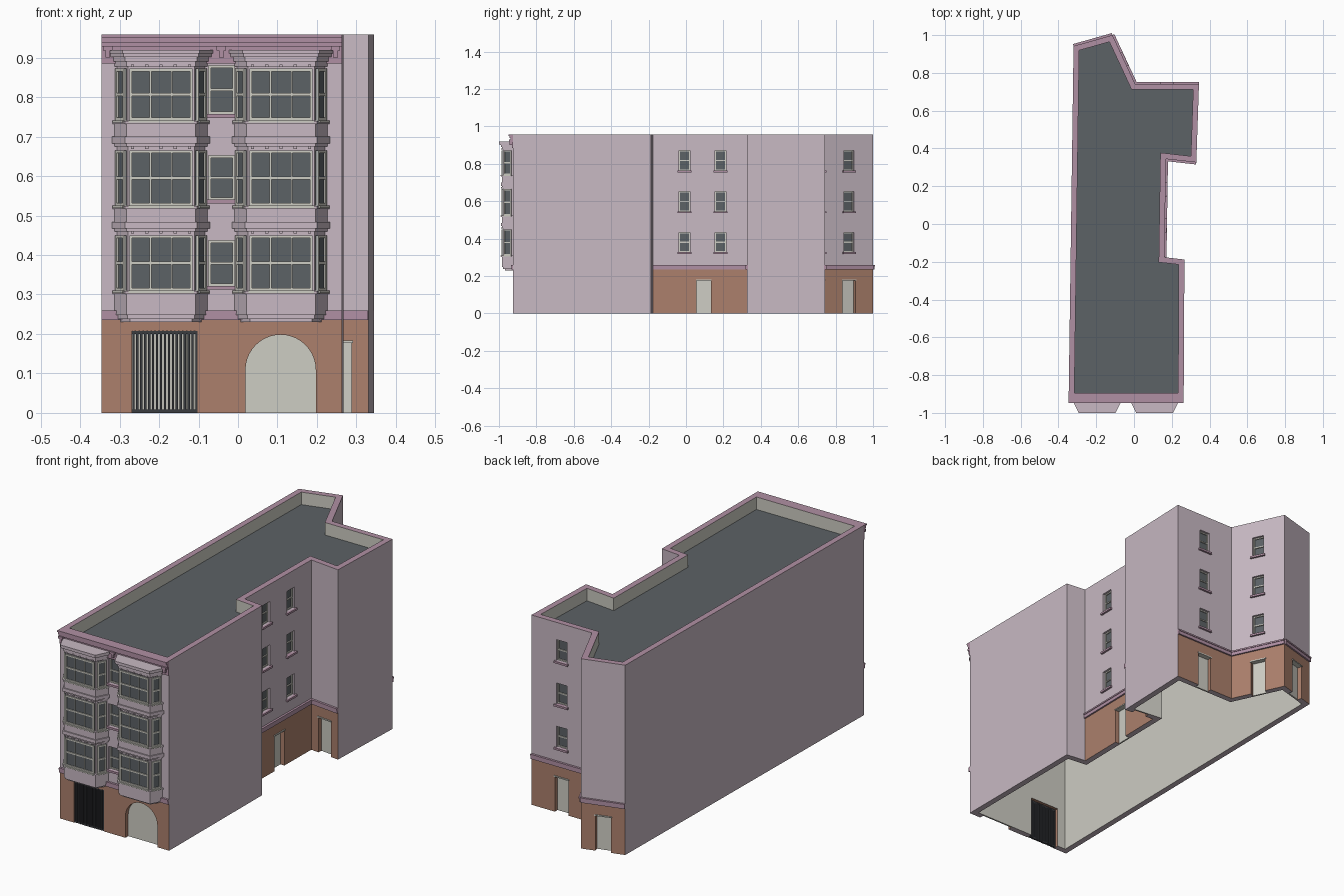
import bpy, bmesh, math
from mathutils import Vector, Matrix

if "Cube" in bpy.data.objects:
    bpy.data.objects.remove(bpy.data.objects["Cube"])

# Materials, given as sRGB and stored linear
MATS = []
def material(name, *rgb):
    lin = [((c / 255 + 0.055) / 1.055) ** 2.4 for c in rgb] + [1]
    m = bpy.data.materials.new(name)
    m.use_nodes = True
    m.diffuse_color = lin
    m.node_tree.nodes["Principled BSDF"].inputs["Base Color"].default_value = lin
    MATS.append(m)
    return len(MATS) - 1

WALL = material("lavender wall", 200, 185, 195)
TRIM = material("mauve trim", 176, 144, 164)
BRICK = material("brown base", 172, 128, 108)
CREAM = material("cream", 206, 205, 196)
SLATE = material("slate and glass", 92, 98, 102)
IRON = material("dark iron", 58, 60, 64)

def finish(bm, name):
    bmesh.ops.recalc_face_normals(bm, faces=bm.faces)
    me = bpy.data.meshes.new(name)
    bm.to_mesh(me)
    bm.free()
    for m in MATS:
        me.materials.append(m)
    ob = bpy.data.objects.new(name, me)
    bpy.context.collection.objects.link(ob)
    return ob

def box(bm, M, x, y, z, mat):
    lo, hi = zip(x, y, z)
    size = Matrix.Diagonal([b - a for a, b in zip(lo, hi)] + [1])
    mid = Matrix.Translation([(a + b) / 2 for a, b in zip(lo, hi)])
    vs = bmesh.ops.create_cube(bm, size=1, matrix=M @ mid @ size)["verts"]
    for f in {f for v in vs for f in v.link_faces}:
        f.material_index = mat

def prism(bm, poly, z0, z1, mat):
    face = bm.faces.new([bm.verts.new((p[0], p[1], z0)) for p in poly])
    face.material_index = mat
    top = bmesh.ops.extrude_face_region(bm, geom=[face], use_keep_orig=True)["geom"]
    for v in top:
        if isinstance(v, bmesh.types.BMVert):
            v.co.z = z1
    for f in bm.faces:
        if f.material_index == 0 and any(v in top for v in f.verts):
            f.material_index = mat

# Footprint, counter-clockwise from the front left corner
PLAN = [Vector(p) for p in [(-.346, -.925), (.263, -.925), (.267, -.188), (.161, -.176),
        (.169, .344), (.33, .326), (.344, .742), (.006, .742), (-.114, 1), (-.32, .942)]]
N = len(PLAN)
FRONT, COURT, YARD, REAR, SLANT, TAIL = 0, 3, 4, 6, 7, 8
BRICKED = (FRONT, COURT, YARD, REAR, SLANT, TAIL)
BASE, HEIGHT = .235, .958

def inward(i):
    d = (PLAN[(i + 1) % N] - PLAN[i % N]).normalized()
    return Vector((-d.y, d.x))

def offset(t):
    out = []
    for i, p in enumerate(PLAN):
        a, b = inward(i - 1), inward(i)
        out.append(p + (a + b) * t / (1 + a.dot(b)))
    return out

# Wall frame: x along the wall from its middle, y into the building
def frame(p, q):
    p, q = Vector(p), Vector(q)
    d, m = (q - p).normalized(), (p + q) / 2
    return Matrix.Translation((m.x, m.y, 0)) @ Matrix.Rotation(math.atan2(d.y, d.x), 4, 'Z')

def wall_frame(i):
    return frame(PLAN[i], PLAN[(i + 1) % N])

# Hollow outer walls with a brick ground storey
bm = bmesh.new()
inner = offset(.03)
rings = [[bm.verts.new((p.x, p.y, z)) for p in poly] for poly, z in
         ((PLAN, 0), (PLAN, BASE), (PLAN, HEIGHT), (inner, HEIGHT), (inner, 0))]
for k in range(5):
    lower, upper = rings[k], rings[(k + 1) % 5]
    for i in range(N):
        j = (i + 1) % N
        f = bm.faces.new([lower[i], lower[j], upper[j], upper[i]])
        f.material_index = (BRICK if i in BRICKED else WALL, WALL, TRIM, CREAM, WALL)[k]
walls = finish(bm, "walls")

bm = bmesh.new()
prism(bm, offset(.025), .87, .895, SLATE)
bm.normal_update()
finish(bm, "roof_deck")

cutters = bmesh.new()

def sash(bm, M, w, z0, z1, y, cols=1, bar=.006):
    """Glass with a cream border, glazing bars and a meeting rail."""
    h, mid = w / 2, (z0 + z1) / 2
    box(bm, M, (-h, h), (y, y + .004), (z0, z1), SLATE)
    for s in (-1, 1):
        e = s * (h - bar / 2)
        box(bm, M, (e - bar / 2, e + bar / 2), (y - .005, y), (z0, z1), CREAM)
        c = mid + s * (z1 - z0 - bar) / 2
        box(bm, M, (-h, h), (y - .005, y), (c - bar / 2, c + bar / 2), CREAM)
    box(bm, M, (-h, h), (y - .005, y), (mid - bar / 2, mid + bar / 2), CREAM)
    for k in range(1, cols):
        c = -h + w * k / cols
        box(bm, M, (c - .002, c + .002), (y - .004, y), (z0, z1), CREAM)

def wall_window(name, i, x, w, z0, z1):
    M = wall_frame(i) @ Matrix.Translation((x, 0, 0))
    box(cutters, M, (-w / 2, w / 2), (-.02, .05), (z0, z1), WALL)
    bm = bmesh.new()
    sash(bm, M, w, z0, z1, .016)
    box(bm, M, (-w / 2 - .008, w / 2 + .008), (-.01, .016), (z0 - .01, z0), TRIM)
    finish(bm, name)

def door(name, i, x, w, h=.183):
    M = wall_frame(i) @ Matrix.Translation((x, 0, 0))
    box(cutters, M, (-w / 2, w / 2), (-.02, .05), (-.02, h), BRICK)
    bm = bmesh.new()
    box(bm, M, (-w / 2, w / 2), (.022, .03), (0, h), CREAM)
    box(bm, M, (-w / 2 - .004, w / 2 + .004), (-.004, .022), (h - .006, h), CREAM)
    finish(bm, name)

# Side and rear windows and doors
for n, z in enumerate((.328, .546, .765)):
    for side, i, x in (("court_a", COURT, -.092), ("court_b", COURT, .1),
                       ("rear", REAR, 0), ("slant", SLANT, 0)):
        wall_window(f"{side}_window_{n + 1}", i, x, .06, z, z + .106)
for n, (z0, z1) in enumerate(((.322, .437), (.54, .652), (.757, .88))):
    wall_window(f"front_middle_window_{n + 1}", FRONT, 0, .066, z0, z1)
for name, i, x in (("court_door", COURT, .011), ("yard_door", YARD, 0),
                   ("rear_door", REAR, 0), ("slant_door", SLANT, 0), ("tail_door", TAIL, 0)):
    door(name, i, x, .076)

# Arched front entrance
F = Matrix.Translation((0, -.925, 0))
R, SPRING, AX = .089, .109, .108
arch = [(AX - R, -.02), (AX + R, -.02)] + [
    (AX + R * math.cos(math.pi * k / 20), SPRING + R * math.sin(math.pi * k / 20)) for k in range(21)]

def arch_slab(bm, y0, y1, mat, floor):
    loops = [[bm.verts.new((x, y, max(z, floor))) for x, z in arch] for y in (y0, y1)]
    faces = [bm.faces.new(l) for l in loops]
    for k in range(len(arch)):
        j = (k + 1) % len(arch)
        faces.append(bm.faces.new([loops[0][k], loops[0][j], loops[1][j], loops[1][k]]))
    for f in faces:
        f.material_index = mat

arch_slab(cutters, -.95, -.87, BRICK, -.02)
bm = bmesh.new()
arch_slab(bm, -.903, -.895, CREAM, 0)
finish(bm, "arched_door")

# Barred gate
GX0, GX1, GZ = -.268, -.102, .208
box(cutters, F, (GX0, GX1), (-.02, .05), (-.02, GZ), BRICK)
bm = bmesh.new()
for z in (0, GZ - .008):
    box(bm, F, (GX0, GX1), (.004, .012), (z, z + .008), IRON)
for k in range(17):
    x = GX0 + .003 + k * (GX1 - GX0 - .006) / 16
    box(bm, F, (x - .0028, x + .0028), (.002, .014), (0, GZ), IRON)
finish(bm, "gate")

# Cut all the openings
cutter = finish(cutters, "opening_cutter")
cutter.hide_render = True
mod = walls.modifiers.new("openings", 'BOOLEAN')
mod.operation, mod.object, mod.solver = 'DIFFERENCE', cutter, 'EXACT'
bpy.context.view_layer.objects.active = walls
bpy.ops.object.modifier_apply(modifier=mod.name)
bpy.data.objects.remove(cutter)

# String course above the brick storey
for i in BRICKED:
    L = (PLAN[(i + 1) % N] - PLAN[i]).length / 2
    bm = bmesh.new()
    box(bm, wall_frame(i), (-L, L), (-.008, .005), (BASE, .252), TRIM)
    box(bm, wall_frame(i), (-L, L), (-.011, .005), (.252, .26), TRIM)
    finish(bm, f"string_course_{i}")

# Stepped front cornice with brackets
bm = bmesh.new()
for y, z0, z1 in ((.006, .885, .93), (.014, .928, .938), (.018, .938, .95), (.023, .95, HEIGHT)):
    box(bm, F, (-.346, .263), (-y, .005), (z0, z1), TRIM)
for x in (-.33, -.042, .247):
    box(bm, F, (x - .006, x + .006), (-.02, 0), (.9, .93), TRIM)
    box(bm, F, (x - .012, x + .012), (-.022, 0), (.918, .93), TRIM)
finish(bm, "front_cornice")

# Two three-storey bays
def bay_plan(cx, o):
    b, f, y = .115 + o, .086 + o * .6, -.981 - o
    return [(cx - b, -.92), (cx - b, -.926), (cx - f, y), (cx + f, y), (cx + b, -.926), (cx + b, -.92)]

FLOORS = ((.31, .45), (.525, .665), (.741, .872))
for side, cx in (("right", -.195), ("left", .109)):
    bm = bmesh.new()
    layers = [(-.012, .23, .24), (-.002, .238, .25), (.003, .248, .302)]
    for z0, z1 in FLOORS:
        layers += [(.008, z0 - .009, z0 - .001), (-.003, z0 - .002, z1 + .012)]
    for z in (.459, .675):
        layers += [(.003, z, z + .01), (.009, z + .008, z + .025), (.003, z + .024, z + .059)]
    layers += [(.003, .878, .892), (.008, .89, .904), (.015, .902, .911), (.019, .91, .919)]
    for o, z0, z1 in layers:
        prism(bm, bay_plan(cx, o), z0, z1, WALL)
    finish(bm, f"{side}_bay")
    p = bay_plan(cx, -.003)
    for n, (z0, z1) in enumerate(FLOORS):
        bm = bmesh.new()
        for a, b, w, cols in ((1, 2, .046, 1), (2, 3, .16, 3), (3, 4, .046, 1)):
            M = frame(p[a], p[b])
            sash(bm, M, w, z0, z1, -.003, cols, .007)
            box(bm, M, (-w / 2 - .003, w / 2 + .003), (-.014, .002), (z0 - .006, z0), CREAM)
        M = frame(p[2], p[3])
        for k in range(5):
            x = (k - 2) * .036
            box(bm, M, (x - .004, x + .004), (-.011, 0), (z1 + .004, z1 + .011), WALL)
        finish(bm, f"{side}_bay_windows_{n + 1}")
